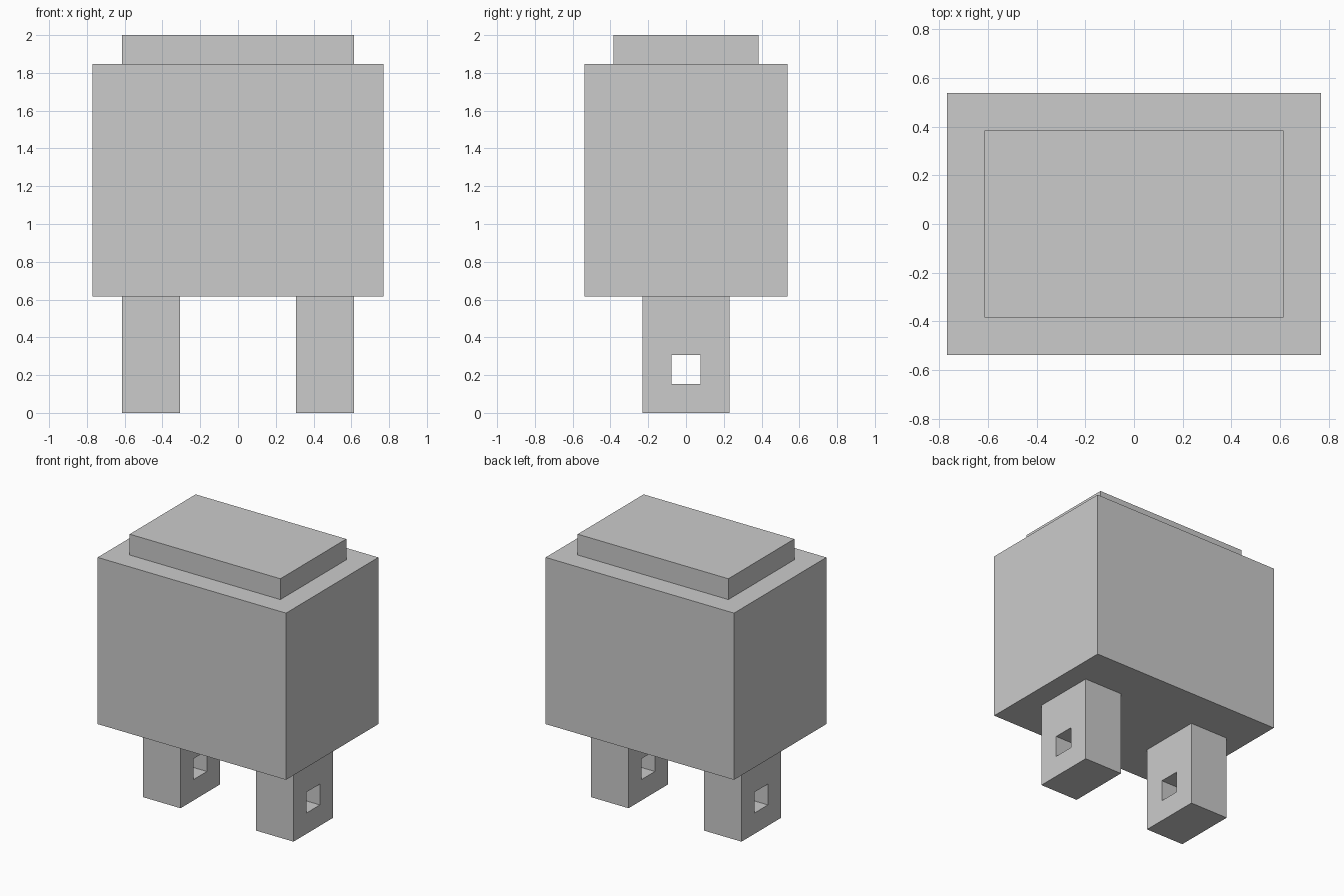
import bpy
import bmesh

if "Cube" in bpy.data.objects:
    bpy.data.objects.remove(bpy.data.objects["Cube"])

U = 2 / 13  # the model sits on a grid of 13 units in height


def add_object(name, bm):
    bmesh.ops.recalc_face_normals(bm, faces=bm.faces)
    mesh = bpy.data.meshes.new(name)
    bm.to_mesh(mesh)
    bm.free()
    obj = bpy.data.objects.new(name, mesh)
    bpy.context.collection.objects.link(obj)
    return obj


def box(name, width, depth, z0, z1):
    bm = bmesh.new()
    bmesh.ops.create_cube(bm, size=1)
    for v in bm.verts:
        v.co = (v.co.x * width * U, v.co.y * depth * U,
                (z1 if v.co.z > 0 else z0) * U)
    return add_object(name, bm)


def holed_block(name, x0, x1, outer, inner):
    """Block along x with a through hole; outer and inner are (half depth, z0, z1)."""
    bm = bmesh.new()
    rings = []
    for x, (h, z0, z1) in ((x0, outer), (x1, outer), (x1, inner), (x0, inner)):
        corners = ((-h, z0), (h, z0), (h, z1), (-h, z1))
        rings.append([bm.verts.new((x * U, y * U, z * U)) for y, z in corners])
    # Join each ring to the next, closing back on the first
    for i in range(4):
        a, b = rings[i], rings[(i + 1) % 4]
        for j in range(4):
            k = (j + 1) % 4
            bm.faces.new((a[j], a[k], b[k], b[j]))
    return add_object(name, bm)


# Main body and raised top plate
box("body", 10, 7, 4, 12)
box("top_plate", 8, 5, 12, 13)

# Pair of legs with a square hole through each
legs = holed_block("legs", 2, 4, (1.5, 0, 4), (0.5, 1, 2))
legs.modifiers.new("mirror", 'MIRROR').use_axis[0] = True
